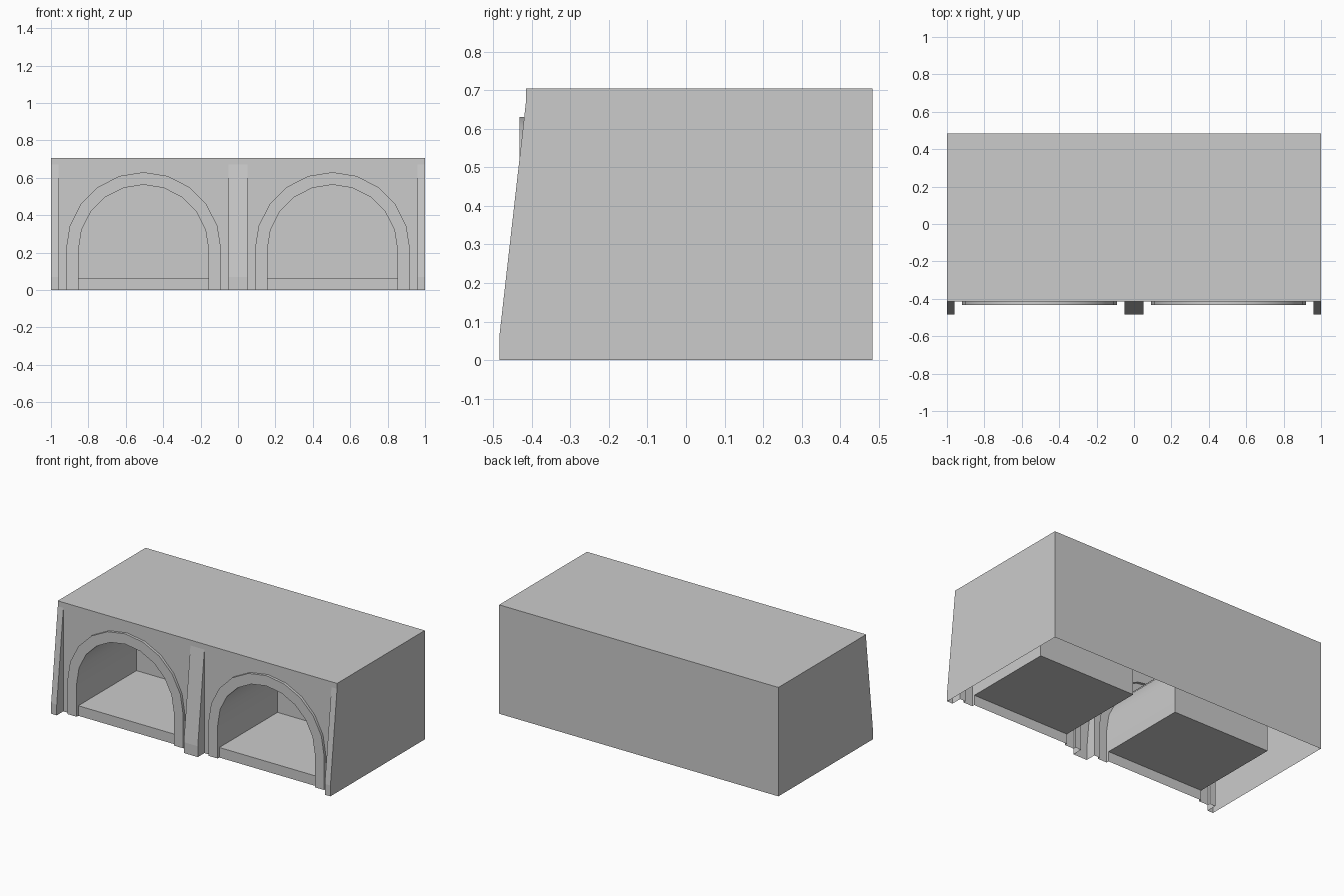
import bpy, bmesh, math

if "Cube" in bpy.data.objects:
    bpy.data.objects.remove(bpy.data.objects["Cube"])

Y_PANEL, Y_TRIM, Y_BACK, Y_NICHE = -0.415, -0.432, 0.483, 0.18
Z_TOP, Z_HEAD, Z_FLOOR, Z_SPRING = 0.705, 0.67, 0.065, 0.215
SLOPE = [(-0.483, 0), (-0.483, 0.07), (Y_PANEL, Z_HEAD)]   # battered front (y, z)
CX, R_IN, R_OUT = 0.505, 0.348, 0.415


def make(name, faces, flip=False, smooth=False):
    """Build an object from a list of polygons, welded and consistently oriented."""
    bm = bmesh.new()
    for pts in faces:
        bm.faces.new([bm.verts.new(p) for p in pts])
    bmesh.ops.remove_doubles(bm, verts=bm.verts[:], dist=1e-5)
    bmesh.ops.recalc_face_normals(bm, faces=bm.faces[:])
    if flip:
        bmesh.ops.reverse_faces(bm, faces=bm.faces[:])
    me = bpy.data.meshes.new(name)
    bm.to_mesh(me)
    bm.free()
    ob = bpy.data.objects.new(name, me)
    bpy.context.collection.objects.link(ob)
    if smooth:
        bpy.context.view_layer.objects.active = ob
        ob.select_set(True)
        bpy.ops.object.shade_smooth_by_angle(angle=math.radians(30))
        ob.select_set(False)
    return ob


def arch(cx, r, z0):
    """Ten-sided arch outline with straight jambs, left to right, as (x, z)."""
    curve = [(cx - r * math.cos(math.pi * i / 10),
              Z_SPRING + r * math.sin(math.pi * i / 10)) for i in range(11)]
    return [(cx - r, z0)] + curve + [(cx + r, z0)]


def strip(a, b):
    """Quads joining two matching rows of points."""
    return [(a[i], a[i + 1], b[i + 1], b[i]) for i in range(len(a) - 1)]


def at_y(profile, y):
    return [(x, y, z) for x, z in profile]


def at_x(profile, x):
    return [(x, y, z) for y, z in profile]


# Outer shell, open underneath
side = SLOPE + [(Y_PANEL, Z_TOP), (Y_BACK, Z_TOP), (Y_BACK, 0)]
shell = [at_x(side, -1), at_x(side, 1)]
shell += strip(at_x(side[2:], -1), at_x(side[2:], 1))
make("outer_shell", shell)

# Tapered posts at the ends and the middle
for name, x0, x1 in (("left_post", -1, -0.96), ("middle_post", -0.05, 0.05),
                     ("right_post", 0.96, 1)):
    post = strip(at_x(SLOPE, x0), at_x(SLOPE, x1))
    cheek = SLOPE + [(Y_PANEL, 0)]
    post += [at_x(cheek, x) for x in (x0, x1) if abs(x) < 1]
    make(name, post)

for label, cx in (("left", -CX), ("right", CX)):
    inner, outer = arch(cx, R_IN, 0), arch(cx, R_OUT, 0)

    # Recessed front panel around the arch, and the low sill
    xa, xb = sorted((math.copysign(0.05, cx), math.copysign(0.96, cx)))
    panel = [(xa, 0), (xa, Z_HEAD), (xb, Z_HEAD), (xb, 0)] + outer[::-1]
    ob = make(label + "_front_panel", [at_y(panel, Y_PANEL)])
    if ob.data.polygons[0].normal.y > 0:
        ob.data.flip_normals()
    make(label + "_sill", [
        [(cx + R_IN, Y_PANEL, 0), (cx + R_IN, Y_PANEL, Z_FLOOR),
         (cx - R_IN, Y_PANEL, Z_FLOOR), (cx - R_IN, Y_PANEL, 0)][::-1]],
        flip=False)
    sill = bpy.data.objects[label + "_sill"]
    if sill.data.polygons[0].normal.y > 0:
        sill.data.flip_normals()

    # Raised arch trim: outer return, face, inner return
    trim = strip(at_y(outer, Y_PANEL), at_y(outer, Y_TRIM))
    trim += strip(at_y(outer, Y_TRIM), at_y(inner, Y_TRIM))
    trim += strip(at_y(inner, Y_TRIM), at_y(inner, Y_PANEL))
    make(label + "_arch_trim", trim, smooth=True)

    # Vaulted niche with floor and back wall, facing inwards
    vault = arch(cx, R_IN, Z_FLOOR)
    ring = vault + vault[:1]
    niche = strip(at_y(ring, Y_PANEL), at_y(ring, Y_NICHE))
    niche.append(at_y(vault, Y_NICHE))
    make(label + "_niche", niche, flip=True, smooth=True)
